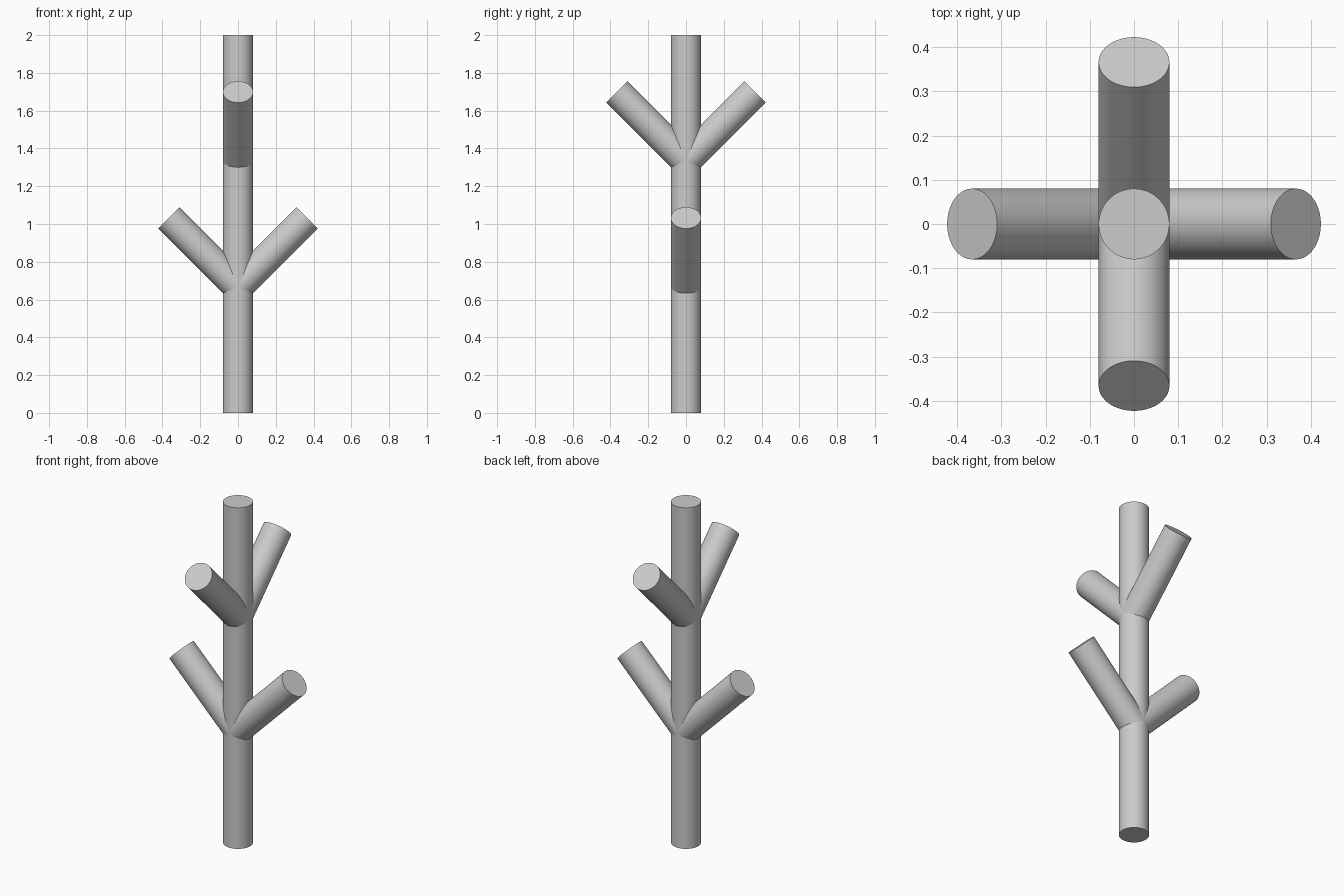
import bpy
import math
from mathutils import Vector

cube = bpy.data.objects.get("Cube")
if cube:
    bpy.data.objects.remove(cube, do_unlink=True)

RADIUS = 0.08
REACH = 0.366       # sideways distance of each branch tip centre

grey = bpy.data.materials.new("plain_grey")
grey.use_nodes = True
colour = (0.6, 0.6, 0.6, 1)
grey.diffuse_color = colour
grey.node_tree.nodes["Principled BSDF"].inputs["Base Color"].default_value = colour


def rod(name, start, end):
    """Smooth round rod with flat, sharp-edged ends."""
    start, end = Vector(start), Vector(end)
    axis = end - start
    bpy.ops.mesh.primitive_cylinder_add(
        vertices=64, radius=RADIUS, depth=axis.length, location=(start + end) / 2,
        rotation=axis.to_track_quat("Z", "Y").to_euler())
    obj = bpy.context.object
    obj.name = name
    obj.data.materials.append(grey)
    bpy.ops.object.shade_smooth_by_angle(angle=math.radians(30))
    return obj


# Upright trunk
rod("trunk", (0, 0, 0), (0, 0, 2))

# Two pairs of branches rising at 45 degrees, the upper pair turned a quarter
branches = {
    "lower_left_branch": (1, 0, 2 / 3),
    "lower_right_branch": (-1, 0, 2 / 3),
    "upper_front_branch": (0, -1, 4 / 3),
    "upper_back_branch": (0, 1, 4 / 3),
}
for name, (dx, dy, z) in branches.items():
    rod(name, (0, 0, z), (dx * REACH, dy * REACH, z + REACH))
